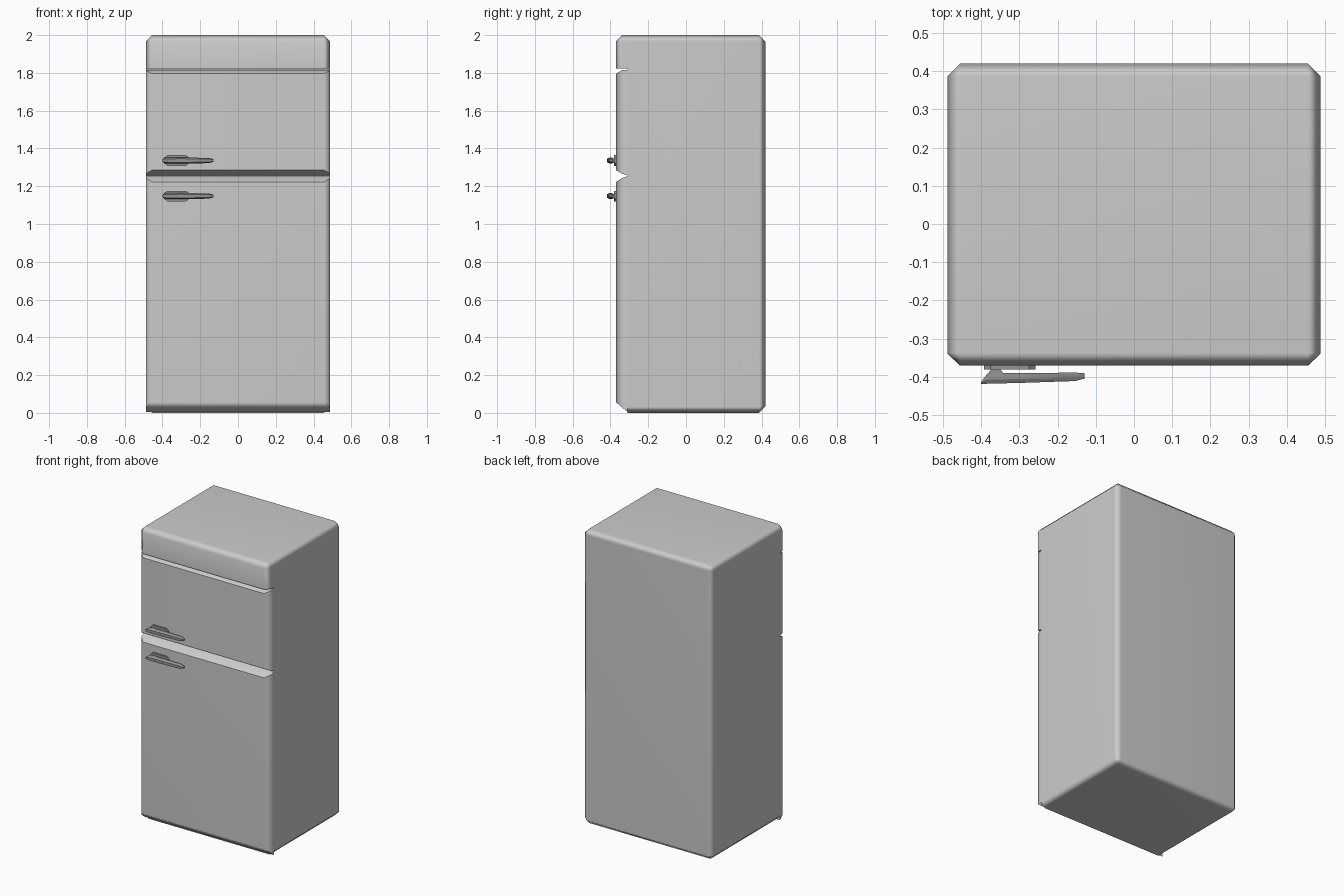
import bpy, bmesh, math
from mathutils import Vector

if "Cube" in bpy.data.objects:
    bpy.data.objects.remove(bpy.data.objects["Cube"])


def finish(name, bm, angle=50, weighted=True):
    bmesh.ops.recalc_face_normals(bm, faces=bm.faces[:])
    me = bpy.data.meshes.new(name)
    bm.to_mesh(me)
    bm.free()
    ob = bpy.data.objects.new(name, me)
    bpy.context.collection.objects.link(ob)
    bpy.ops.object.select_all(action='DESELECT')
    ob.select_set(True)
    bpy.context.view_layer.objects.active = ob
    bpy.ops.object.shade_smooth_by_angle(angle=math.radians(angle))
    if weighted:
        mod = ob.modifiers.new("weighted_normals", 'WEIGHTED_NORMAL')
        mod.keep_sharp = True
    return ob


def prism(points, direction):
    """Extrude a closed profile along a vector."""
    bm = bmesh.new()
    face = bm.faces.new([bm.verts.new(p) for p in points])
    ext = bmesh.ops.extrude_face_region(bm, geom=[face])
    bmesh.ops.translate(bm, vec=direction,
                        verts=[v for v in ext['geom'] if isinstance(v, bmesh.types.BMVert)])
    return bm


def loft(rings):
    """Skin closed rings with equal point counts, capped at both ends."""
    bm = bmesh.new()
    loops = [[bm.verts.new(p) for p in r] for r in rings]
    n = len(loops[0])
    for a, b in zip(loops, loops[1:]):
        for i in range(n):
            j = (i + 1) % n
            bm.faces.new((a[i], a[j], b[j], b[i]))
    bm.faces.new(loops[0])
    bm.faces.new(loops[-1])
    return bm


# Cabinet: side profile with overhanging top panel, outer edges chamfered
W, BACK, INNER, FRONT = 0.488, 0.42, -0.31, -0.37
profile = [(INNER, 0), (BACK, 0), (BACK, 2), (FRONT, 2), (FRONT, 1.823), (INNER, 1.823)]
bm = prism([(-W, y, z) for y, z in profile], Vector((2 * W, 0, 0)))


def is_outer(e):
    a, b = e.verts[0].co, e.verts[1].co
    m = (a + b) / 2
    on_top = m.z > 1.99
    on_back = m.y > 0.41
    cap_corner = m.y < FRONT + 0.01 and abs(m.x) > 0.4
    bottom_side = m.z < 0.01 and abs(m.x) > 0.4
    return on_top or on_back or cap_corner or bottom_side


bmesh.ops.bevel(bm, geom=[e for e in bm.edges if is_outer(e)], offset=0.033,
                offset_type='OFFSET', segments=1, profile=0.5, affect='EDGES')
finish("cabinet", bm)


# Doors: pillow-edged slabs; each ring is (y, side inset, bottom inset, top inset)
def door(name, z0, z1, rings):
    bm = loft([[(-W + s, y, z0 + b), (W - s, y, z0 + b), (W - s, y, z1 - t), (-W + s, y, z1 - t)]
               for y, s, b, t in rings])
    finish(name, bm)


door("freezer_door", 1.257, 1.816, [(INNER, 0, 0, 0), (-0.34, 0, 0.010, 0.002), (FRONT, 0.032, 0.028, 0.02)])
door("fridge_door", 0.006, 1.253, [(INNER, 0, 0, 0), (-0.34, 0, 0.024, 0.010), (FRONT, 0.032, 0.050, 0.030)])

# Handles
dark = bpy.data.materials.new("dark_grey")
dark.diffuse_color = (0.3, 0.3, 0.3, 1)
dark.use_nodes = True
dark.node_tree.nodes["Principled BSDF"].inputs["Base Color"].default_value = dark.diffuse_color


def handle(prefix, z):
    # elongated octagonal mounting plate
    outline = [(-0.392, -0.014), (-0.375, -0.028), (-0.275, -0.028), (-0.258, -0.014),
               (-0.258, 0.014), (-0.275, 0.028), (-0.375, 0.028), (-0.392, 0.014)]
    bm = prism([(x, -0.381, z + h) for x, h in outline], Vector((0, 0.013, 0)))
    plate = finish(prefix + "_handle_plate", bm, 30, False)
    # post standing off the plate
    post = [(-0.385, -0.395), (-0.372, -0.378), (-0.352, -0.378), (-0.340, -0.393)]
    bm = prism([(x, y, z - 0.012) for x, y in post], Vector((0, 0, 0.024)))
    post_ob = finish(prefix + "_handle_post", bm, 30, False)
    # lever: hexagonal sections along x as (x, front y, back y, half height)
    sections = [(-0.401, -0.419, -0.414, 0.008), (-0.383, -0.418, -0.391, 0.015),
                (-0.30, -0.416, -0.390, 0.016), (-0.155, -0.411, -0.389, 0.014),
                (-0.13, -0.405, -0.390, 0.006)]
    rings = []
    for x, f, b, h in sections:
        m = f + (b - f) * 0.4
        rings.append([(x, f, z - h * 0.6), (x, m, z - h), (x, b, z - h),
                      (x, b, z + h), (x, m, z + h), (x, f, z + h * 0.6)])
    lever = finish(prefix + "_handle_lever", loft(rings), 30, False)
    for ob in (plate, post_ob, lever):
        ob.data.materials.append(dark)


handle("freezer", 1.336)
handle("fridge", 1.148)
